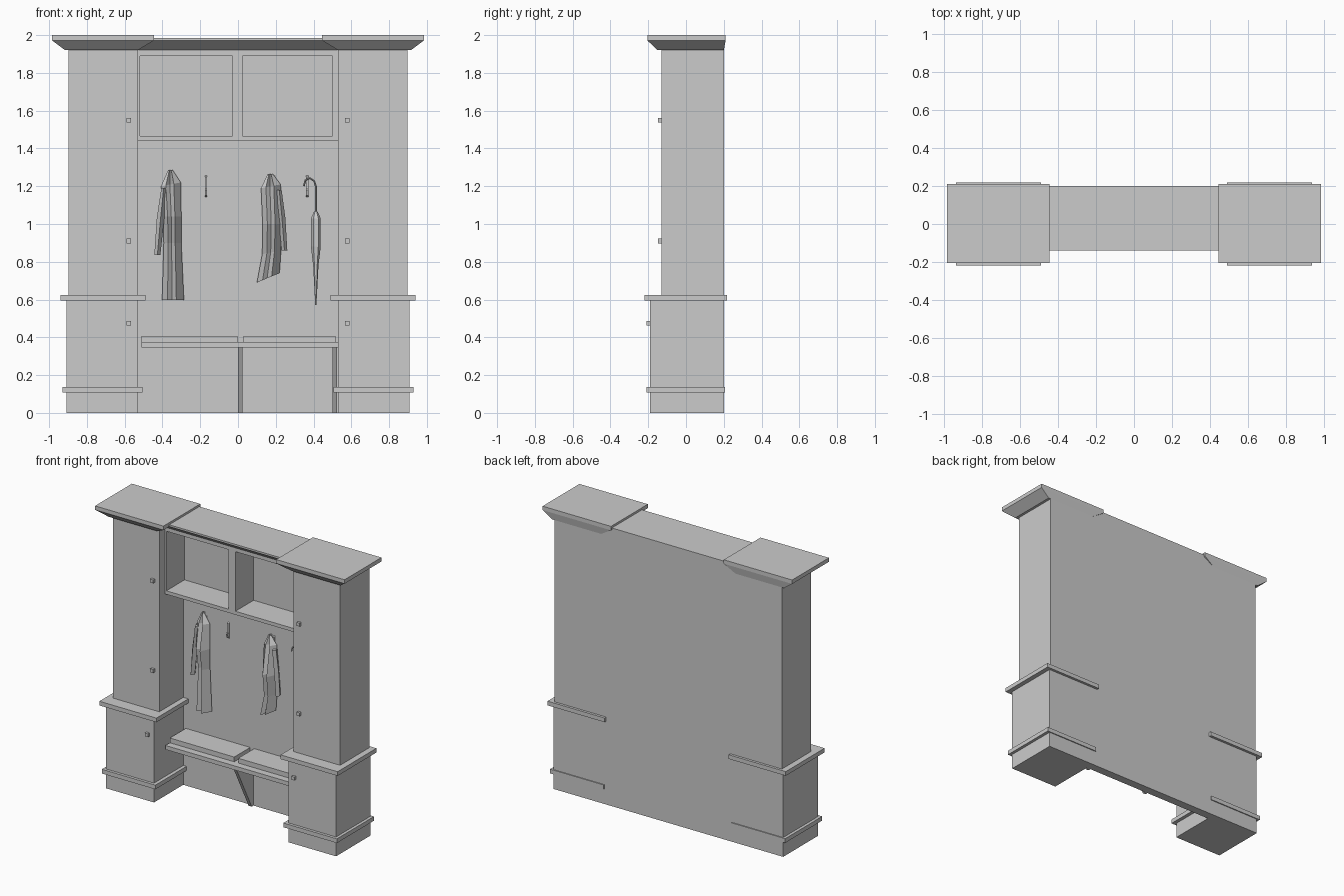
import bpy, bmesh, math

if "Cube" in bpy.data.objects:
    bpy.data.objects.remove(bpy.data.objects["Cube"])


def finish(name, bm):
    bmesh.ops.recalc_face_normals(bm, faces=bm.faces[:])
    me = bpy.data.meshes.new(name)
    bm.to_mesh(me)
    bm.free()
    ob = bpy.data.objects.new(name, me)
    bpy.context.collection.objects.link(ob)
    return ob


def loft(name, rings):
    """Skin a stack of equal-sized point rings and cap both ends."""
    bm = bmesh.new()
    vs = [[bm.verts.new(p) for p in ring] for ring in rings]
    n = len(vs[0])
    for a, b in zip(vs, vs[1:]):
        for i in range(n):
            j = (i + 1) % n
            bm.faces.new((a[i], a[j], b[j], b[i]))
    bm.faces.new(vs[0])
    bm.faces.new(vs[-1])
    return finish(name, bm)


def rect(x0, x1, y0, y1, z):
    return [(x0, y0, z), (x1, y0, z), (x1, y1, z), (x0, y1, z)]


def box(name, x0, x1, y0, y1, z0, z1):
    return loft(name, [rect(x0, x1, y0, y1, z0), rect(x0, x1, y0, y1, z1)])


def extrude_x(name, profile, x0, x1):
    return loft(name, [[(x, y, z) for y, z in profile] for x in (x0, x1)])


# Side cabinets, mirrored left and right
for side, s in (("left", -1), ("right", 1)):
    def cab(part, a, b, *yz):
        box(f"{side}_{part}", min(s * a, s * b), max(s * a, s * b), *yz)

    cab("lower_cabinet", .53, .907, -.19, .20, 0, .61)
    cab("upper_cabinet", .53, .897, -.13, .20, .61, 1.93)
    cab("base_trim", .505, .928, -.21, .207, .108, .138)
    cab("waist_trim", .49, .94, -.22, .218, .594, .624)
    for label, z, y in (("top", 1.55, -.13), ("middle", .91, -.13), ("lower", .475, -.19)):
        cab(f"{label}_knob", .566, .590, y - .018, y + .005, z - .012, z + .012)
    # Cornice with sloped underside
    loft(f"{side}_cornice", [rect(s * .53, s * .915, -.15, .20, 1.92),
                             rect(s * .445, s * .985, -.205, .21, 1.972),
                             rect(s * .445, s * .985, -.205, .21, 2.0)])

# Back panel and middle cornice
box("back_panel", -.53, .53, .14, .20, 0, 1.93)
extrude_x("middle_cornice", [(-.14, 1.985), (-.14, 1.972), (-.07, 1.92),
                             (.20, 1.92), (.20, 1.985)], -.53, .53)

# Upper open shelf
box("shelf_bottom", -.53, .53, -.065, .145, 1.44, 1.465)
box("shelf_top", -.53, .53, -.065, .145, 1.89, 1.925)
for label, a, b in (("left_side", -.53, -.52), ("divider", -.03, .025), ("right_side", .50, .53)):
    box("shelf_" + label, a, b, -.065, .145, 1.46, 1.895)

# Bench with two cushions and triangular brackets
box("bench_seat", -.51, .53, -.09, .145, .345, .374)
box("left_cushion", -.51, -.002, -.04, .14, .37, .408)
box("right_cushion", .03, .515, -.04, .14, .37, .408)
for label, x in (("middle", 0), ("right", .50)):
    extrude_x(label + "_bracket", [(-.06, .347), (.142, .347), (.142, 0), (.12, 0)], x, x + .024)

# Wall hooks
for i, x in enumerate((-.35, -.17, .19, .367)):
    extrude_x(f"hook_{i + 1}", [(.145, 1.14), (.125, 1.15), (.115, 1.18), (.12, 1.19),
                                (.13, 1.18), (.13, 1.25), (.145, 1.26)], x - .006, x + .006)


# Hanging coats: pleated body rings (z, left, right, front y, slant) and a sleeve
def coat(name, rings, sleeve):
    body = []
    for z, l, r, yf, slant in rings:
        c, w = (l + r) / 2, (r - l) / 2
        section = [(-1, .118), (-.5, yf + .015), (-.1, yf + .035), (.3, yf), (1, .115), (.1, .138)]
        body.append([(c + w * u, min(y, .137), z + slant * u) for u, y in section])
    loft(name + "_body", body)
    loft(name + "_sleeve", [[(x - w, .10, z), (x, .075, z), (x + w, .10, z), (x, .13, z)]
                            for x, z, w in sleeve])


coat("left_coat", [(1.285, -.370, -.345, .105, 0), (1.21, -.408, -.303, .085, .01),
                   (1.04, -.397, -.300, .045, 0), (.90, -.393, -.300, .065, 0),
                   (.597, -.402, -.286, .05, 0)],
     [(-.393, 1.19, .013), (-.41, 1.03, .02), (-.427, .835, .016)])
coat("right_coat", [(1.265, .157, .184, .105, 0), (1.20, .122, .226, .085, .01),
                    (1.00, .130, .232, .04, 0), (.85, .128, .228, .06, .01),
                    (.715, .100, .220, .05, .025)],
     [(.218, 1.18, .013), (.233, 1.03, .018), (.246, .86, .015)])

# Folded umbrella with a crook handle
canopy = [(1.065, .010), (1.03, .026), (.88, .026), (.78, .014), (.57, .003)]
loft("umbrella_canopy", [[(.412 + r * math.cos(k * math.pi / 3), .105 + r * math.sin(k * math.pi / 3), z)
                          for k in range(6)] for z, r in canopy])
path = [(.412, 1.06), (.412, 1.20), (.403, 1.228), (.38, 1.243), (.357, 1.232), (.348, 1.20)]
cu = bpy.data.curves.new("umbrella_handle", "CURVE")
cu.dimensions = "3D"
cu.bevel_depth = .005
cu.bevel_resolution = 0
cu.use_fill_caps = True
sp = cu.splines.new("POLY")
sp.points.add(len(path) - 1)
for p, (x, z) in zip(sp.points, path):
    p.co = (x, .105, z, 1)
    sp.use_smooth = False
bpy.context.collection.objects.link(bpy.data.objects.new("umbrella_handle", cu))
